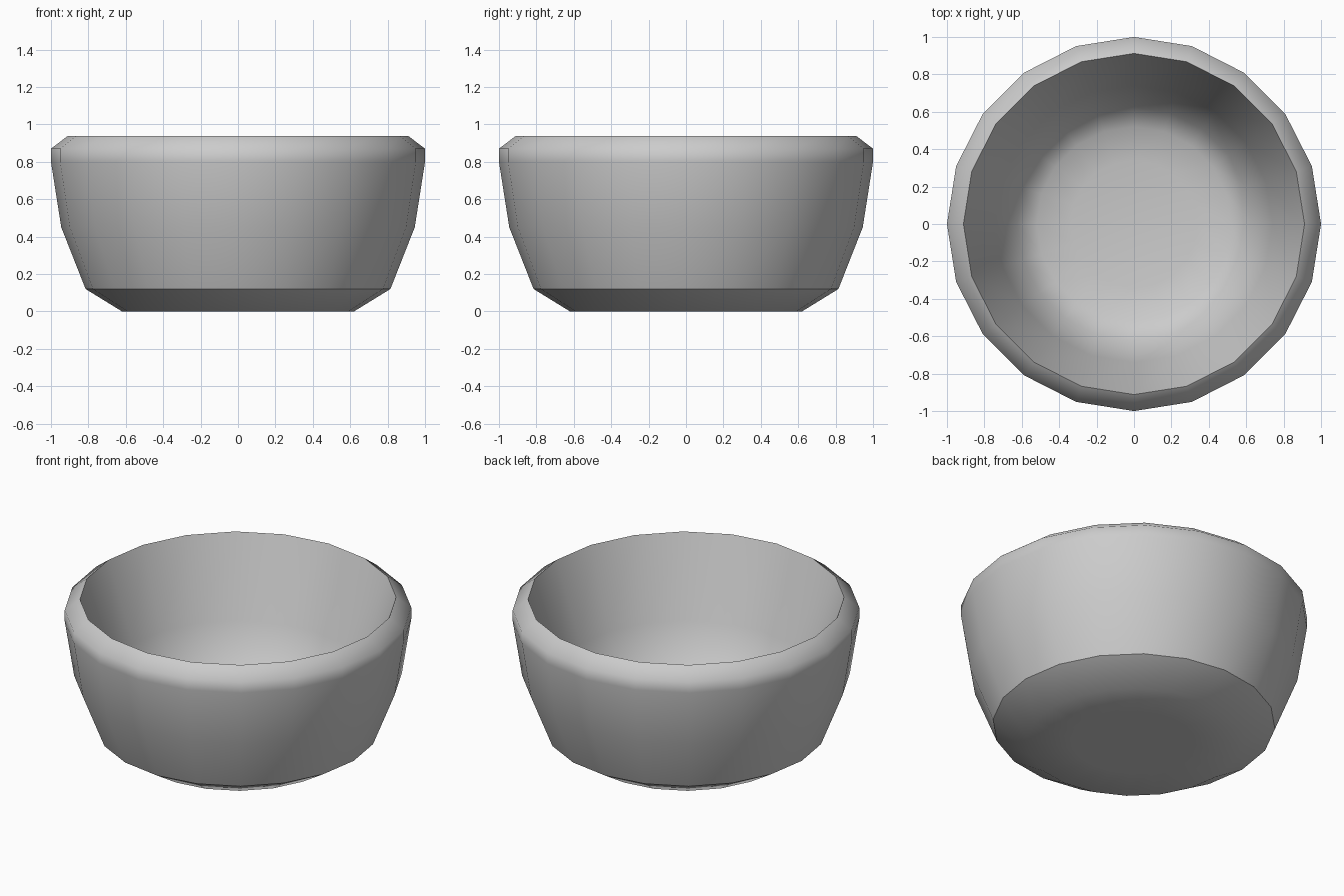
import bpy, bmesh
from math import cos, sin, tau

if "Cube" in bpy.data.objects:
    bpy.data.objects.remove(bpy.data.objects["Cube"])

SIDES = 20
# (radius, height, sharp edge) from the underside, over the rim, to the inner floor
PROFILE = [
    (0.35, 0.0, False), (0.62, 0.0, False), (0.815, 0.12, True), (0.945, 0.45, False),
    (1.0, 0.80, False), (1.0, 0.87, False), (0.912, 0.937, True),
    (0.74, 0.45, False), (0.625, 0.15, False), (0.52, 0.09, False), (0.34, 0.06, False),
]


def lathe(name, profile):
    bm = bmesh.new()
    rings = [[bm.verts.new((r * cos(tau * i / SIDES), r * sin(tau * i / SIDES), z))
              for i in range(SIDES)] for r, z, _ in profile]
    for a, b in zip(rings, rings[1:]):
        for i in range(SIDES):
            j = (i + 1) % SIDES
            bm.faces.new((a[i], a[j], b[j], b[i]))
    # underside and inner floor
    bm.faces.new(rings[0][::-1])
    bm.faces.new(rings[-1])
    for f in bm.faces:
        f.smooth = True
    # crisp foot and lip edges
    for ring, (_, _, sharp) in zip(rings, profile):
        if sharp:
            for i in range(SIDES):
                bm.edges.get((ring[i], ring[(i + 1) % SIDES])).smooth = False
    mesh = bpy.data.meshes.new(name)
    bm.to_mesh(mesh)
    bm.free()
    obj = bpy.data.objects.new(name, mesh)
    bpy.context.collection.objects.link(obj)
    return obj


lathe("bowl", PROFILE)
